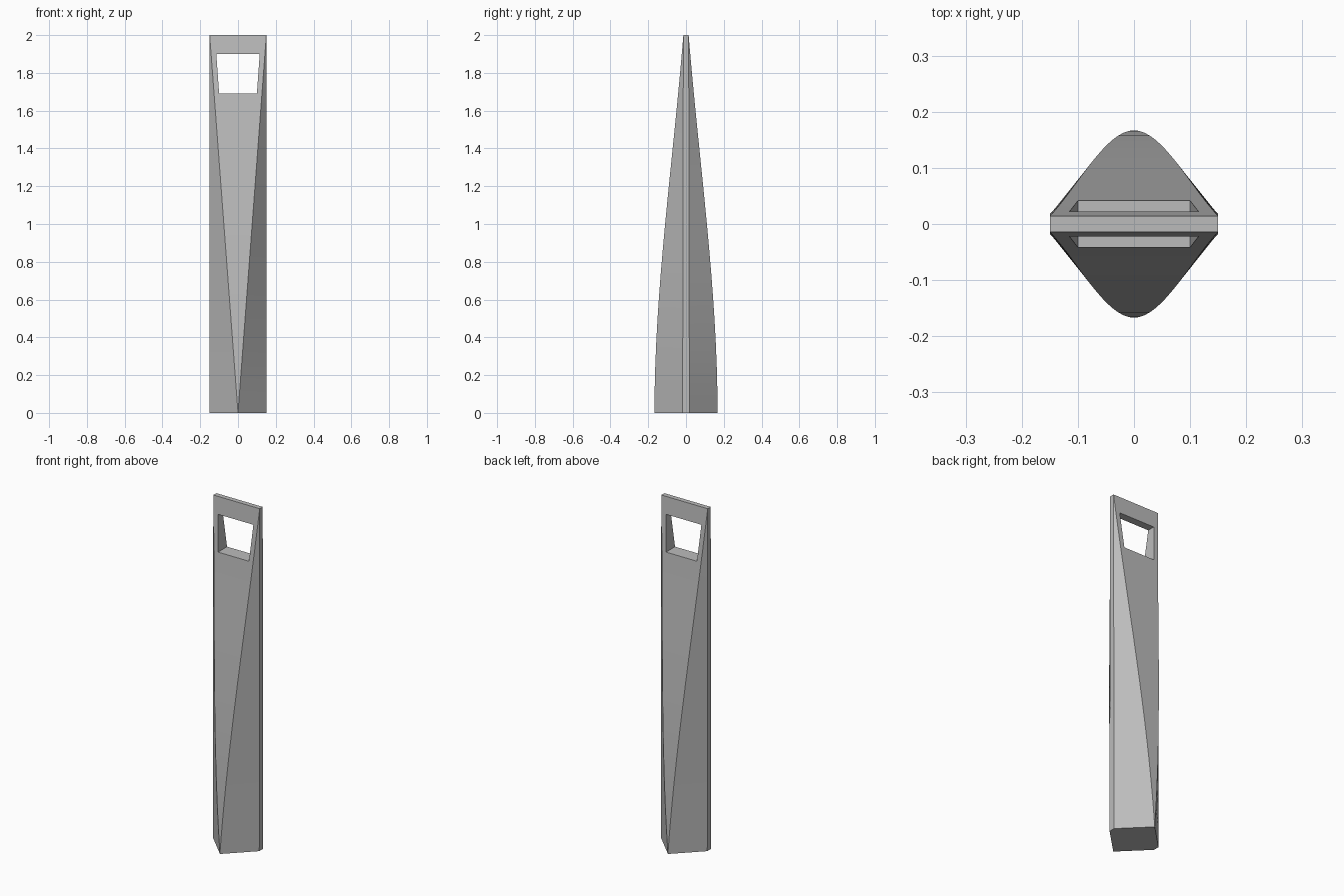
import bpy, bmesh, math

cube = bpy.data.objects.get("Cube")
if cube:
    bpy.data.objects.remove(cube, do_unlink=True)

HEIGHT, HALF_WIDTH, ROWS = 2.0, 0.15, 16

grey = bpy.data.materials.new("stone_grey")
grey.use_nodes = True
COLOUR = (0.5, 0.5, 0.5, 1)
grey.diffuse_color = COLOUR
grey.node_tree.nodes["Principled BSDF"].inputs["Base Color"].default_value = COLOUR


def make_object(name, bm):
    bmesh.ops.recalc_face_normals(bm, faces=bm.faces)
    mesh = bpy.data.meshes.new(name)
    bm.to_mesh(mesh)
    bm.free()
    mesh.materials.append(grey)
    obj = bpy.data.objects.new(name, mesh)
    bpy.context.collection.objects.link(obj)
    return obj


def depth(u):
    """Curved taper: upright at the foot, leaning in to a thin top edge."""
    foot, top, lean = 0.167, 0.014, -0.16
    h = 2 * u**3 - 3 * u**2 + 1
    return foot * h + top * (1 - h) + lean * (u**3 - u**2)


def section(u):
    """Eight-sided outline: widening front and back faces, narrow side edges."""
    w, d, e = HALF_WIDTH * u, depth(u), 0.018 - 0.004 * u
    quarter = [(HALF_WIDTH, e), (w, d)]
    half = quarter + [(-x, y) for x, y in reversed(quarter)]
    return half + [(-x, -y) for x, y in half]


# Tapered body, lofted through the outlines
bm = bmesh.new()
rings = [[bm.verts.new((x, y, HEIGHT * i / ROWS)) for x, y in section(i / ROWS)]
         for i in range(ROWS + 1)]
for low, high in zip(rings, rings[1:]):
    for k in range(len(low)):
        n = (k + 1) % len(low)
        bm.faces.new((low[k], low[n], high[n], high[k]))
bm.faces.new(rings[0])
bm.faces.new(rings[-1])
bmesh.ops.remove_doubles(bm, verts=bm.verts, dist=0.0005)
body = make_object("bollard_body", bm)

# Window through the head, slightly wider at its top
bm = bmesh.new()
outline = [(-0.1, 1.69), (0.1, 1.69), (0.115, 1.9), (-0.115, 1.9)]
face = bm.faces.new([bm.verts.new((x, -0.3, z)) for x, z in outline])
out = bmesh.ops.extrude_face_region(bm, geom=[face])
bmesh.ops.translate(bm, vec=(0, 0.6, 0),
                    verts=[v for v in out["geom"] if isinstance(v, bmesh.types.BMVert)])
cutter = make_object("window_cutter", bm)
cutter.hide_render = True

cut = body.modifiers.new("window", 'BOOLEAN')
cut.operation, cut.solver, cut.object = 'DIFFERENCE', 'EXACT', cutter
bpy.ops.object.select_all(action='DESELECT')
bpy.context.view_layer.objects.active = body
body.select_set(True)
bpy.ops.object.modifier_apply(modifier=cut.name)
bpy.data.objects.remove(cutter, do_unlink=True)
bpy.ops.object.shade_smooth_by_angle(angle=math.radians(10))
